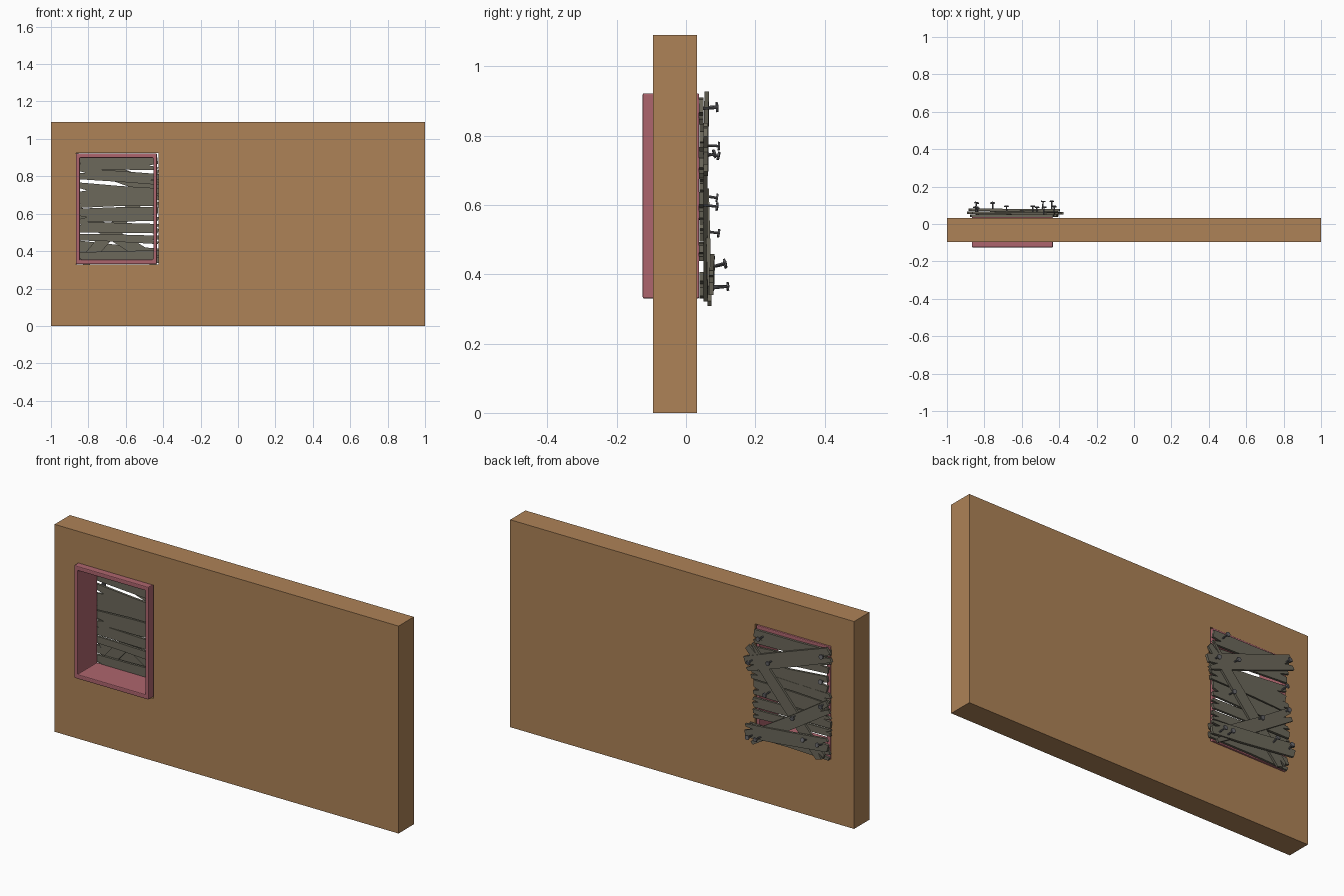
import bpy, bmesh, math, random
from mathutils import Vector, Matrix

if "Cube" in bpy.data.objects:
    bpy.data.objects.remove(bpy.data.objects["Cube"])

random.seed(4)

def material(name, rgb):
    m = bpy.data.materials.new(name)
    m.diffuse_color = (*rgb, 1)
    m.use_nodes = True
    m.node_tree.nodes["Principled BSDF"].inputs["Base Color"].default_value = m.diffuse_color
    return m

TAN = material("tan_wall", (0.42, 0.225, 0.095))
PINK = material("pink_frame", (0.42, 0.13, 0.155))
WOOD = material("old_wood", (0.15, 0.14, 0.105))
IRON = material("iron", (0.13, 0.13, 0.14))

def finish(bm, name, mat):
    bmesh.ops.recalc_face_normals(bm, faces=bm.faces)
    me = bpy.data.meshes.new(name)
    bm.to_mesh(me)
    bm.free()
    me.materials.append(mat)
    ob = bpy.data.objects.new(name, me)
    bpy.context.collection.objects.link(ob)
    return ob

def rect_ring(name, outer, inner, y0, y1, mat):
    """Slab with a rectangular opening; rects are x0, z0, x1, z1."""
    bm = bmesh.new()
    def loop(r, y):
        x0, z0, x1, z1 = r
        return [bm.verts.new((x, y, z)) for x, z in ((x0, z0), (x1, z0), (x1, z1), (x0, z1))]
    loops = [loop(outer, y0), loop(inner, y0), loop(inner, y1), loop(outer, y1)]
    for a, b in zip(loops, loops[1:] + loops[:1]):
        for i in range(4):
            j = (i + 1) % 4
            bm.faces.new((a[i], a[j], b[j], b[i]))
    return finish(bm, name, mat)

def plank(name, p, q, w0, w1, y, t=0.012, lean=0.0):
    """Board from p to q (x, z), with splintered ends; lean pushes the q end outwards."""
    a, b = Vector((p[0], 0, p[1])), Vector((q[0], 0, q[1]))
    length = (b - a).length
    d = (b - a).normalized()
    n = Vector((-d.z, 0, d.x))
    r = random.uniform
    # outline in (along, across): lower edge, notched far end, upper edge, notched near end
    c0, c1 = r(-.2, .2), r(-.2, .2)
    pts = [(r(0, .012), -w0 / 2), (length * r(.35, .65), -(w0 + w1) / 4 + r(-.004, .004)),
           (length - r(0, .012), -w1 / 2),
           (length, (c1 - .15) * w1), (length - r(.03, .06), c1 * w1),
           (length - r(0, .01), (c1 + .12) * w1), (length - r(0, .015), w1 / 2),
           (length * r(.35, .65), (w0 + w1) / 4 + r(-.004, .004)), (r(0, .015), w0 / 2),
           (0, (c0 + .15) * w0), (r(.03, .06), c0 * w0), (r(0, .01), (c0 - .12) * w0)]
    bm = bmesh.new()
    vs = []
    for u, v in pts:
        co = a + d * u + n * v
        co.y = y + lean * u / length
        vs.append(bm.verts.new(co))
    face = bm.faces.new(vs)
    ext = bmesh.ops.extrude_face_region(bm, geom=[face])
    bmesh.ops.translate(bm, vec=(0, t, 0), verts=[g for g in ext["geom"] if isinstance(g, bmesh.types.BMVert)])
    return finish(bm, name, WOOD)

def nail(name, x, z, y, tx, tz, length=0.045):
    bm = bmesh.new()
    for r, h, c in ((0.004, length, length / 2), (0.013, 0.006, length)):
        bmesh.ops.create_cone(bm, cap_ends=True, segments=8, radius1=r, radius2=r * .9, depth=h,
                              matrix=Matrix.Translation((0, 0, c)))
    ob = finish(bm, name, IRON)
    ob.rotation_euler = Vector((tx, 1, tz)).to_track_quat('Z', 'Y').to_euler()
    ob.location = (x, y, z)

# wall with window opening
rect_ring("wall", (-1, 0, 1, 1.09), (-0.866, 0.328, -0.425, 0.924), -0.095, 0.032, TAN)

# window frame lining the opening
frame = rect_ring("window_frame", (-0.866, 0.33, -0.434, 0.922), (-0.845, 0.354, -0.453, 0.899), -0.125, 0.038, PINK)
bev = frame.modifiers.new("bevel", 'BEVEL')
bev.width = 0.004
bev.segments = 2

# inner row of horizontal boards: left z, right z, left width, right width
rows = [(.872, .868, .075, .072), (.815, .782, .06, .058), (.725, .705, .085, .06),
        (.655, .668, .05, .05), (.592, .600, .07, .075), (.530, .520, .06, .05),
        (.475, .460, .035, .045), (.362, .372, .065, .07)]
for i, (z0, z1, w0, w1) in enumerate(rows):
    plank(f"inner_board_{i + 1}", (-.868 + random.uniform(-.01, .01), z0),
          (-.415 + random.uniform(-.012, .012), z1), w0, w1, 0.038 + .001 * (i % 2))

# crossing boards nailed over them
plank("long_diagonal_board", (-.405, .82), (-.83, .33), .055, .06, .0505, .011)
plank("upper_slanted_board", (-.385, .715), (-.885, .895), .075, .075, .051, .013, lean=.002)
plank("lower_diagonal_board", (-.42, .335), (-.875, .62), .065, .065, .062, .012, lean=-.008)
plank("bottom_outer_board", (-.395, .375), (-.885, .425), .07, .07, .066, .013, lean=.004)

# nails: x, z, base y, sideways tilt, upward tilt
nails = [(-.483, .878, .045, .05, .05), (-.843, .88, .045, -.1, .1), (-.541, .772, .05, 0, -.05),
         (-.43, .75, .05, .1, -.2), (-.83, .735, .04, -.2, .3), (-.843, .627, .045, 0, -.15),
         (-.523, .60, .045, .1, -.1), (-.68, .525, .05, -.05, -.15), (-.85, .42, .07, .2, .2),
         (-.756, .42, .07, 0, .3), (-.49, .365, .076, .1, 0), (-.44, .36, .076, 0, .1)]
for i, n in enumerate(nails):
    nail(f"nail_{i + 1}", *n)
